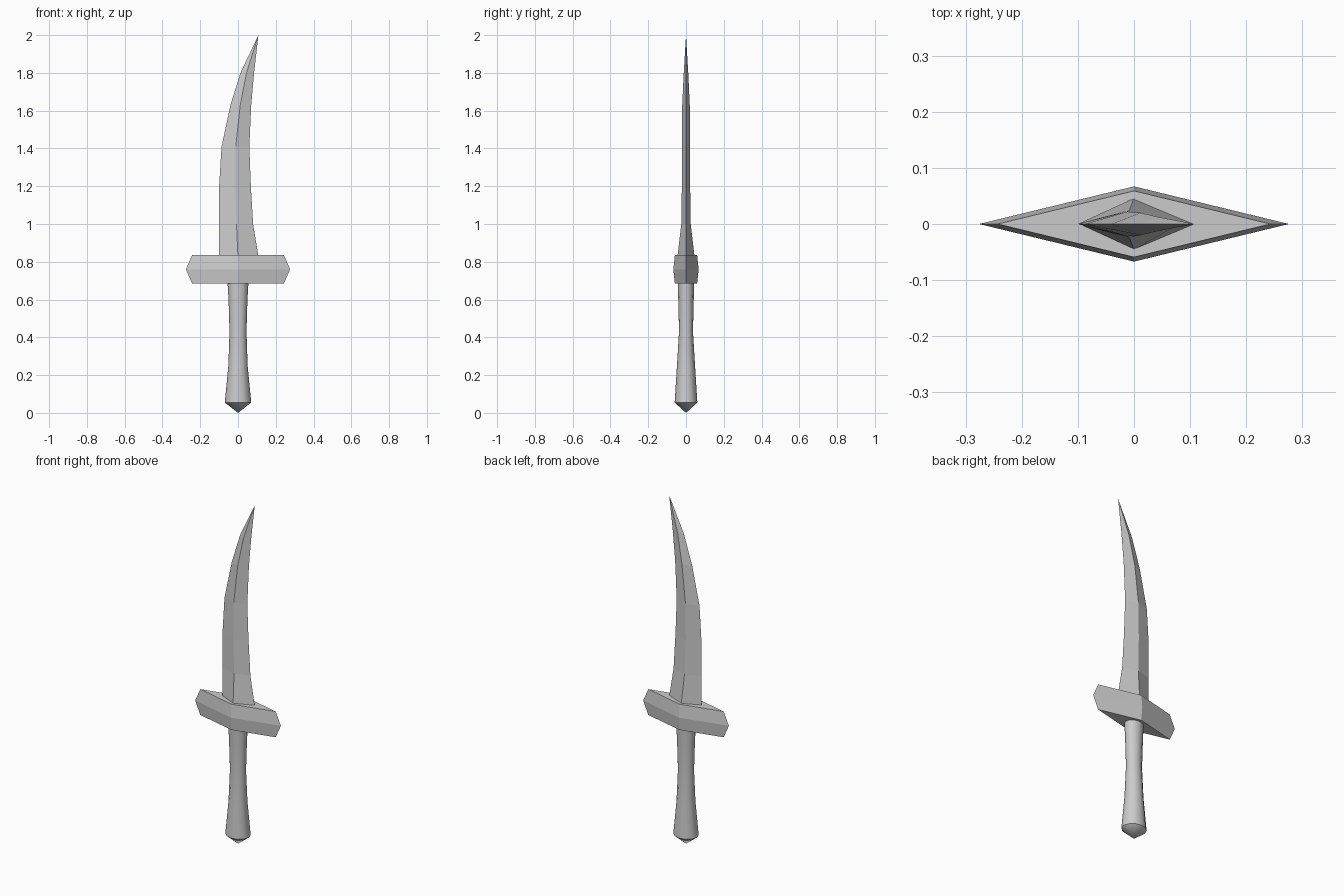
import bpy
import bmesh
import math

cube = bpy.data.objects.get("Cube")
if cube:
    bpy.data.objects.remove(cube, do_unlink=True)

grey = bpy.data.materials.new("plain_grey")
grey.use_nodes = True
colour = (0.6, 0.6, 0.6, 1)
grey.diffuse_color = colour
grey.node_tree.nodes["Principled BSDF"].inputs["Base Color"].default_value = colour


def loft(name, rings, tip=None, base=None):
    """Skin equal-sized rings of points, closing each end with a point or a cap."""
    bm = bmesh.new()
    loops = [[bm.verts.new(p) for p in ring] for ring in rings]
    n = len(loops[0])
    for low, high in zip(loops, loops[1:]):
        for i in range(n):
            j = (i + 1) % n
            bm.faces.new((low[i], low[j], high[j], high[i]))
    for loop, point in ((loops[0], base), (loops[-1], tip)):
        if point:
            apex = bm.verts.new(point)
            for i in range(n):
                bm.faces.new((loop[i], loop[(i + 1) % n], apex))
        else:
            bm.faces.new(loop)
    bmesh.ops.recalc_face_normals(bm, faces=bm.faces)
    mesh = bpy.data.meshes.new(name)
    bm.to_mesh(mesh)
    bm.free()
    mesh.materials.append(grey)
    obj = bpy.data.objects.new(name, mesh)
    bpy.context.collection.objects.link(obj)
    return obj


def diamond(z, left, ridge, right, depth):
    return [(left, 0, z), (ridge, -depth, z), (right, 0, z), (ridge, depth, z)]


def oval(z, rx, ry, sides=12):
    angles = [math.tau * i / sides for i in range(sides)]
    return [(rx * math.cos(a), ry * math.sin(a), z) for a in angles]


# Curved blade: height, left edge, ridge, right edge, half thickness
blade = [
    (0.82, -0.10, 0.0, 0.11, 0.046),
    (1.0, -0.10, -0.008, 0.08, 0.025),
    (1.2, -0.10, -0.014, 0.068, 0.022),
    (1.41, -0.087, -0.012, 0.06, 0.022),
    (1.63, -0.04, 0.012, 0.07, 0.02),
    (1.8, 0.013, 0.045, 0.085, 0.012),
]
loft("blade", [diamond(*row) for row in blade], tip=(0.108, 0, 2))

# Diamond crossguard, widest at mid height
guard = [(0.685, 0.243, 0.059), (0.76, 0.276, 0.067), (0.835, 0.243, 0.059)]
loft("crossguard", [diamond(z, -w, 0, w, d) for z, w, d in guard])

# Waisted oval grip with a pointed pommel
grip = [
    (0.055, 0.07, 0.06),
    (0.25, 0.051, 0.048),
    (0.43, 0.045, 0.037),
    (0.6, 0.05, 0.041),
    (0.7, 0.056, 0.044),
]
handle = loft("handle", [oval(*row) for row in grip], base=(0, 0, 0))
bpy.ops.object.select_all(action="DESELECT")
handle.select_set(True)
bpy.context.view_layer.objects.active = handle
bpy.ops.object.shade_smooth_by_angle(angle=math.radians(40))
